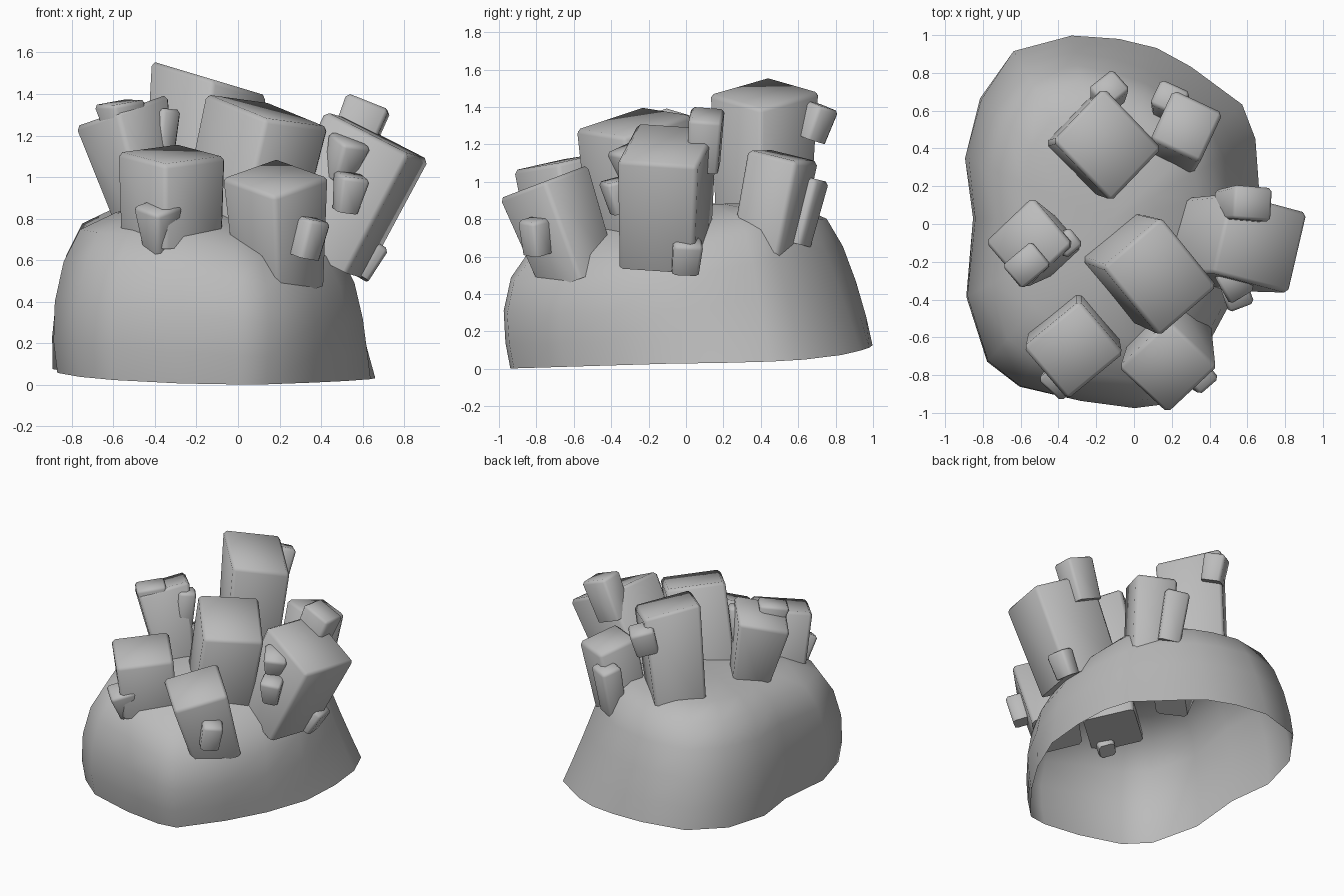
import bpy, bmesh, math
from mathutils import Vector, Matrix

if "Cube" in bpy.data.objects:
    bpy.data.objects.remove(bpy.data.objects["Cube"])

stone = bpy.data.materials.new("grey_stone")
stone.use_nodes = True
GREY = (0.5, 0.5, 0.5, 1)
stone.diffuse_color = GREY
stone.node_tree.nodes["Principled BSDF"].inputs["Base Color"].default_value = GREY


def finish(bm, name, angle):
    bmesh.ops.recalc_face_normals(bm, faces=bm.faces)
    mesh = bpy.data.meshes.new(name)
    bm.to_mesh(mesh)
    bm.free()
    obj = bpy.data.objects.new(name, mesh)
    bpy.context.collection.objects.link(obj)
    mesh.materials.append(stone)
    bpy.ops.object.select_all(action='DESELECT')
    obj.select_set(True)
    bpy.context.view_layer.objects.active = obj
    bpy.ops.object.shade_smooth_by_angle(angle=math.radians(angle))


def block(name, top, foot, lean, size, yaw, taper=0.95, bevel=0.022):
    """Bevelled block from a tilted top face (normal lean) down to its foot."""
    turn = Vector((0, 0, 1)).rotation_difference(Vector(lean)).to_matrix()
    turn = turn @ Matrix.Rotation(math.radians(yaw), 3, 'Z')
    bm = bmesh.new()
    bmesh.ops.create_cube(bm, size=1)
    rim = []
    for v in bm.verts:
        flat = Vector((v.co.x * size[0], v.co.y * size[1], 0))
        if v.co.z > 0:
            v.co = Vector(top) + turn @ flat
            rim.append(v)
        else:
            v.co = Vector(foot) + turn @ flat * taper
    edges = [e for e in bm.edges if any(v in rim for v in e.verts)]
    bmesh.ops.bevel(bm, geom=edges, offset=bevel, segments=1, affect='EDGES')
    finish(bm, name, 50)


def chip(name, top, lean, size, length, yaw, taper=0.9):
    """Small straight block hanging down its own axis."""
    foot = Vector(top) - Vector(lean).normalized() * length
    block(name, top, foot, lean, size, yaw, taper, 0.018)


# Hollow mound: a base outline drawn in and lifted ring by ring
OUTLINE = [(0.66, 0.2), (0.64, 0.45), (0.57, 0.63), (0.3, 0.83), (0.12, 0.93),
           (-0.08, 0.98), (-0.33, 1.0), (-0.64, 0.92), (-0.82, 0.67), (-0.9, 0.35),
           (-0.85, 0.03), (-0.88, -0.38), (-0.77, -0.72), (-0.6, -0.85),
           (-0.28, -0.92), (0.0, -0.95), (0.14, -0.93), (0.36, -0.66),
           (0.52, -0.4), (0.64, -0.1)]
# Ring scale, extra toward back right, extra toward front right, height fraction
PROFILE = [(0.993, 0.007, 0, 0), (0.982, -0.03, 0.025, 0.2),
           (0.945, -0.06, 0.07, 0.45), (0.88, -0.07, 0.1, 0.7),
           (0.785, -0.06, 0.08, 0.9), (0.6, -0.02, 0.04, 1.0), (0.3, 0, 0, 1.04)]
CENTRE = Vector((-0.12, 0.02))


def mound():
    bm = bmesh.new()
    rings = []
    for scale, flare, bulge, lift in PROFILE:
        ring = []
        for x, y in OUTLINE:
            arm = Vector((x, y)) - CENTRE
            way = arm.normalized()
            back_right = (way.x + way.y) / math.sqrt(2)
            front_right = max(0, way.x - way.y) / math.sqrt(2)
            back_right += 0.6 * max(0, back_right) ** 3
            p = CENTRE + arm * (scale + flare * back_right + bulge * front_right ** 2)
            base = 0.03 + 0.04 * max(0, y) ** 2 + 0.05 * max(0, -x) ** 2
            base += 0.05 * max(0, y) ** 6 - 0.03 * max(0, -y)
            # The shoulder sinks toward the right front
            crest = 0.84 - 0.3 * max(0, 0.9 * p.x - 0.4 * p.y - 0.05)
            crest += 0.05 * p.y
            ring.append(bm.verts.new((p.x, p.y, base + (crest - base) * lift)))
        rings.append(ring)
    n = len(OUTLINE)
    for low, high in zip(rings, rings[1:]):
        for i in range(n):
            j = (i + 1) % n
            bm.faces.new((low[i], low[j], high[j], high[i]))
    cap = bm.verts.new((CENTRE.x, CENTRE.y, 0.88))
    for i in range(n):
        bm.faces.new((rings[-1][i], rings[-1][(i + 1) % n], cap))
    finish(bm, "mound", 80)


mound()

# Large blocks
block("tall_block", (-0.14, 0.42, 1.475), (-0.22, 0.41, 0.72), (0.3, 0, 1),
      (0.4, 0.455), 45, 0.87)
block("centre_block", (0.14, -0.28, 1.32), (0.0, -0.23, 0.72), (0.25, -0.13, 1),
      (0.41, 0.49), 40)
block("front_block", (0.18, -0.76, 1.0), (0.2, -0.57, 0.48), (0, -0.38, 1),
      (0.38, 0.37), 45, 0.85)
block("front_side_block", (-0.32, -0.67, 1.11), (-0.32, -0.6, 0.7), (0.03, -0.2, 1),
      (0.39, 0.37), 40)
block("side_block", (-0.56, -0.1, 1.32), (-0.42, -0.12, 0.74), (-0.35, 0, 1),
      (0.36, 0.34), 42, 0.65)
block("leaning_block", (0.67, -0.1, 1.2), (0.38, -0.11, 0.62), (0.5, -0.05, 1),
      (0.47, 0.44), -14, 0.93)
block("back_block", (0.28, 0.52, 1.14), (0.23, 0.42, 0.63), (0.1, 0.2, 1),
      (0.29, 0.3), -25)

# Small chips growing on the blocks
chip("tall_chip", (-0.13, 0.72, 1.41), (0.05, 0.35, 1), (0.17, 0.15), 0.19, 40)
chip("front_chip", (0.36, -0.81, 0.8), (0.25, -0.1, 1), (0.14, 0.14), 0.19, 40)
chip("front_side_chip", (-0.385, -0.83, 0.86), (0, -0.4, 1), (0.18, 0.18), 0.25, 45, 0.6)
chip("side_front_chip", (-0.57, -0.22, 1.36), (-0.1, -0.1, 1), (0.21, 0.17), 0.25, 40, 0.5)
chip("side_inner_chip", (-0.35, -0.1, 1.33), (0.1, 0, 1), (0.12, 0.12), 0.25, 40)
chip("leaning_top_chip", (0.63, 0.11, 1.36), (0.4, 0.05, 1), (0.22, 0.18), 0.3, -4)
chip("leaning_upper_chip", (0.54, -0.32, 1.18), (0.3, -0.3, 1), (0.16, 0.18), 0.2, 30, 0.7)
chip("leaning_middle_chip", (0.55, -0.38, 1.01), (0.2, -0.2, 1), (0.15, 0.15), 0.18, 20, 0.7)
chip("leaning_low_chip", (0.67, 0.01, 0.68), (0.6, 0.1, 1), (0.12, 0.16), 0.18, 5)
chip("back_chip", (0.19, 0.67, 1.02), (0, 0.25, 1), (0.17, 0.15), 0.36, -25)
